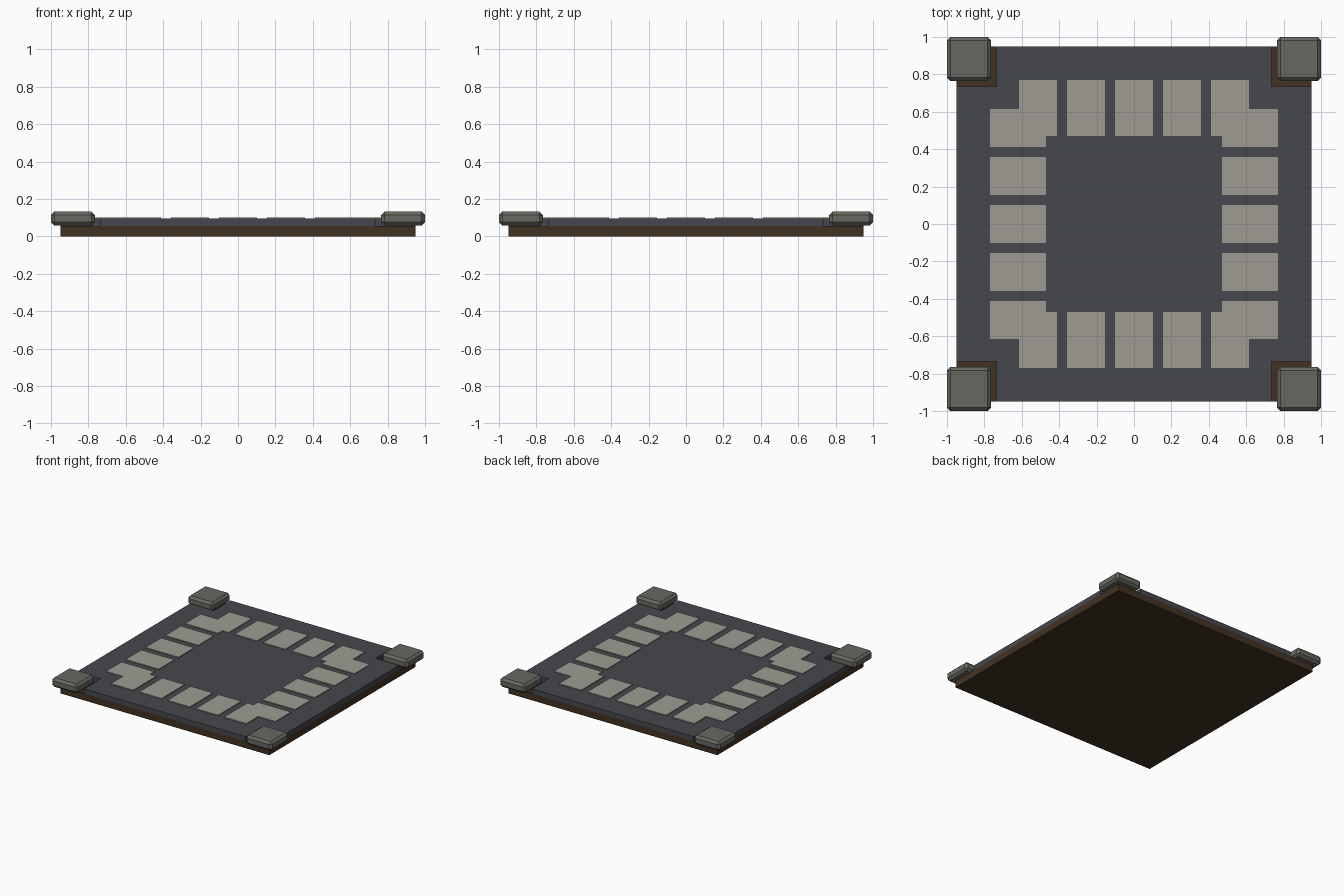
import bpy, bmesh

if "Cube" in bpy.data.objects:
    bpy.data.objects.remove(bpy.data.objects["Cube"])


def material(name, rgb):
    m = bpy.data.materials.new(name)
    m.diffuse_color = (*rgb, 1)
    m.use_nodes = True
    m.node_tree.nodes["Principled BSDF"].inputs["Base Color"].default_value = m.diffuse_color
    return m


WOOD = material("brown", (0.055, 0.032, 0.016))
SLATE = material("slate", (0.06, 0.064, 0.075))
TILE = material("pale_stone", (0.34, 0.33, 0.29))
STONE = material("grey_stone", (0.14, 0.14, 0.12))


def prism(name, points, z0, z1, mat, bevel=0):
    """Extrude a flat outline from z0 to z1, optionally chamfered."""
    bm = bmesh.new()
    face = bm.faces.new([bm.verts.new((x, y, z0)) for x, y in points])
    ext = bmesh.ops.extrude_face_region(bm, geom=[face])
    top = [g for g in ext["geom"] if isinstance(g, bmesh.types.BMVert)]
    bmesh.ops.translate(bm, verts=top, vec=(0, 0, z1 - z0))
    if bevel:
        bmesh.ops.bevel(bm, geom=bm.edges[:], offset=bevel, segments=1,
                        affect='EDGES', profile=0.5)
    bmesh.ops.recalc_face_normals(bm, faces=bm.faces[:])
    me = bpy.data.meshes.new(name)
    bm.to_mesh(me)
    bm.free()
    me.materials.append(mat)
    ob = bpy.data.objects.new(name, me)
    bpy.context.collection.objects.link(ob)
    return ob


def rect(x0, y0, x1, y1):
    return [(x0, y0), (x1, y0), (x1, y1), (x0, y1)]


def turn(points, k):
    """Rotate an outline by k quarter turns."""
    for _ in range(k):
        points = [(-y, x) for x, y in points]
    return points


E, N = 0.95, 0.735          # slab half width, corner notch start
IN, OUT = 0.47, 0.77        # tile ring
STEP, HALF = 0.257, 0.101   # tile spacing and half width

# Base slab
prism("base_slab", rect(-E, -E, E, E), 0, 0.056, WOOD)

# Floor plate with square notches at the corners
outline = []
for k in range(4):
    outline += turn([(E, -N), (E, N), (N, N), (N, E)][:3], k)
prism("floor_plate", outline, 0.056, 0.095, SLATE)

a, b = 2 * STEP - HALF, 2 * STEP + HALF
corner = [(a, IN), (IN, IN), (IN, a), (OUT, a), (OUT, b), (b, b), (b, OUT), (a, OUT)]
for k in range(4):
    # Three straight tiles per side
    for i in (-1, 0, 1):
        c = i * STEP
        prism("border_tile", turn(rect(c - HALF, IN, c + HALF, OUT), k), 0.09, 0.102, TILE)
    # Corner tile where two rows overlap
    prism("corner_tile", turn(corner, k), 0.09, 0.102, TILE)
    # Chamfered corner stone
    prism("corner_stone", turn(rect(0.765, 0.765, 1, 1), k), 0.058, 0.133, STONE, 0.018)
